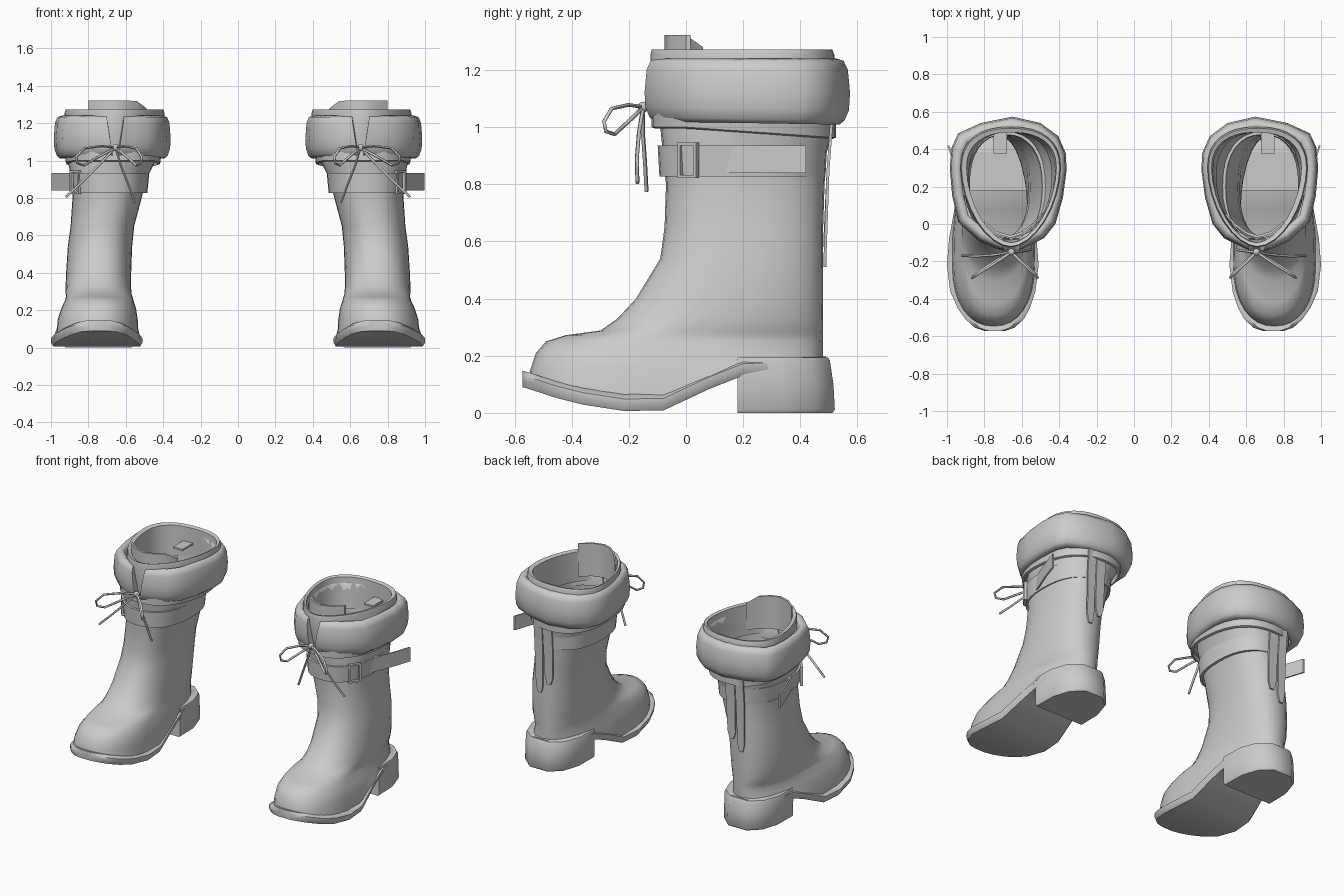
import bpy, bmesh, math
from mathutils import Matrix

if "Cube" in bpy.data.objects:
    bpy.data.objects.remove(bpy.data.objects["Cube"])

grey = bpy.data.materials.new("plain_grey")
grey.use_nodes = True
grey.diffuse_color = (0.6, 0.6, 0.6, 1)
grey.node_tree.nodes["Principled BSDF"].inputs["Base Color"].default_value = (0.6, 0.6, 0.6, 1)


def finish(name, mesh, angle=45):
    """Add the mesh as an object, smooth it and mirror it for the other boot."""
    ob = bpy.data.objects.new(name, mesh)
    bpy.context.collection.objects.link(ob)
    mesh.materials.clear()
    mesh.materials.append(grey)
    bpy.ops.object.select_all(action='DESELECT')
    ob.select_set(True)
    bpy.context.view_layer.objects.active = ob
    bpy.ops.object.shade_smooth_by_angle(angle=math.radians(angle))
    mod = ob.modifiers.new("other_boot", 'MIRROR')
    mod.use_mirror_merge = False


def from_bm(name, bm, angle=45):
    bmesh.ops.recalc_face_normals(bm, faces=bm.faces[:])
    me = bpy.data.meshes.new(name)
    bm.to_mesh(me)
    bm.free()
    finish(name, me, angle)


def loft(name, rings, caps=False, loop=False, angle=45):
    """Skin closed rings of equal point counts."""
    bm = bmesh.new()
    vs = [[bm.verts.new(p) for p in r] for r in rings]
    n = len(vs[0])
    for a, b in list(zip(vs, vs[1:])) + ([(vs[-1], vs[0])] if loop else []):
        for i in range(n):
            j = (i + 1) % n
            bm.faces.new((a[i], a[j], b[j], b[i]))
    if caps:
        bm.faces.new(vs[0])
        bm.faces.new(vs[-1])
    from_bm(name, bm, angle)


def boxes(name, items, matrix):
    """One object from several (centre, size) boxes."""
    bm = bmesh.new()
    for c, s in items:
        m = matrix @ Matrix.Translation(c) @ Matrix.Diagonal((*s, 1))
        bmesh.ops.create_cube(bm, size=1, matrix=m)
    from_bm(name, bm, 30)


def cord(name, pts, radius=0.007):
    """Thin round lace through the points."""
    cu = bpy.data.curves.new(name, 'CURVE')
    cu.dimensions = '3D'
    cu.bevel_depth, cu.bevel_resolution, cu.use_fill_caps = radius, 1, True
    sp = cu.splines.new('POLY')
    sp.points.add(len(pts) - 1)
    for p, c in zip(sp.points, pts):
        p.co = (*c, 1)
    tmp = bpy.data.objects.new(name + "_path", cu)
    bpy.context.collection.objects.link(tmp)
    bpy.context.view_layer.update()
    me = bpy.data.meshes.new_from_object(tmp.evaluated_get(bpy.context.evaluated_depsgraph_get()))
    bpy.data.objects.remove(tmp)
    finish(name, me, 60)


def lerp_table(table, y):
    for (a, va), (b, vb) in zip(table, table[1:]):
        if y <= b:
            t = max(0, (y - a) / (b - a))
            return va + (vb - va) * t
    return table[-1][1]


# Underside height, and half width with centre of the sole along the foot
UNDER = [(-0.57, 0.09), (-0.4, 0.035), (-0.2, 0.004), (-0.08, 0.008), (0.18, 0.13), (0.52, 0.14)]
SOLE = [(-0.573, 0.05, 0.745), (-0.555, 0.105, 0.745), (-0.51, 0.155, 0.745), (-0.45, 0.193, 0.75),
        (-0.36, 0.228, 0.755), (-0.22, 0.245, 0.755), (-0.08, 0.234, 0.755), (0.08, 0.21, 0.75),
        (0.2, 0.193, 0.748), (0.35, 0.178, 0.745), (0.43, 0.145, 0.745), (0.49, 0.085, 0.745)]


def section(z, xc, rx, y0, ym, y1, front=0.85, follow=False):
    """Rounded horizontal ring; a larger front power pinches its front half."""
    out = []
    for i in range(32):
        a = 2 * math.pi * i / 32
        c, s = math.cos(a), math.sin(a)
        p = front if s < 0 else 0.85
        x = xc + rx * math.copysign(abs(c) ** p, c)
        y = ym + (y1 - ym if s > 0 else ym - y0) * math.copysign(abs(s) ** p, s)
        out.append((x, y, max(z, lerp_table(UNDER, y) + 0.03) if follow else z))
    return out


# Boot upper: foot, shaft, rim and the short turned-in lining
UPPER = [
    (0.03, 0.752, 0.222, -0.55, -0.22, 0.475, 0.9), (0.15, 0.75, 0.214, -0.545, -0.22, 0.478, 0.9),
    (0.21, 0.745, 0.2, -0.525, -0.2, 0.48, 0.9), (0.25, 0.742, 0.184, -0.49, -0.14, 0.48, 0.9),
    (0.272, 0.742, 0.178, -0.42, -0.06, 0.48), (0.288, 0.745, 0.176, -0.3, 0.0, 0.48),
    (0.33, 0.747, 0.175, -0.24, 0.08, 0.48), (0.4, 0.745, 0.174, -0.175, 0.14, 0.48),
    (0.54, 0.738, 0.172, -0.09, 0.19, 0.48), (0.65, 0.725, 0.17, -0.075, 0.2, 0.48),
    (0.8, 0.7, 0.185, -0.07, 0.2, 0.485), (0.9, 0.69, 0.2, -0.08, 0.2, 0.49),
    (1.0, 0.675, 0.235, -0.09, 0.22, 0.515, 0.95), (1.1, 0.665, 0.255, -0.11, 0.27, 0.52, 1.1),
    (1.25, 0.66, 0.268, -0.125, 0.3, 0.52, 1.12), (1.272, 0.66, 0.262, -0.12, 0.3, 0.512, 1.12),
    (1.265, 0.655, 0.24, -0.1, 0.3, 0.49, 1.12), (1.06, 0.662, 0.222, -0.085, 0.25, 0.49, 1.05)]
loft("boot_upper", [section(*r, follow=i < 3) for i, r in enumerate(UPPER)])

# Welted sole
sole = []
for y, w, c in SOLE:
    z = lerp_table(UNDER, y)
    b = min(0.025, w * 0.4)
    sole.append([(c - w + b / 2, y, z), (c + w - b / 2, y, z), (c + w, y, z + 0.02),
                 (c + w, y, z + 0.042), (c + w - b, y, z + 0.058),
                 (c - w + b, y, z + 0.058), (c - w, y, z + 0.042), (c - w, y, z + 0.02)])
loft("sole", sole, caps=True)

# Heel block with a flat breast and rounded back
HEEL = [(-0.185, 0.18), (-0.182, 0.33), (-0.145, 0.435), (-0.07, 0.5), (0.07, 0.5),
        (0.145, 0.435), (0.182, 0.33), (0.185, 0.18)]
loft("heel", [[(0.745 + x * s, 0.18 + (y - 0.18) * t, z) for x, y in HEEL]
              for z, s, t in ((0, 0.96, 1.04), (0.012, 1, 1.065), (0.1, 1, 1.05),
                              (0.185, 1.02, 1.01), (0.194, 1.0, 0.99))], caps=True)

# Padded cuff, split at the front
CUFF = [(0.67, -0.145), (0.74, -0.13), (0.83, -0.09), (0.94, 0.01), (0.972, 0.15), (0.985, 0.3),
        (0.975, 0.41), (0.94, 0.485), (0.82, 0.54), (0.65, 0.574), (0.5, 0.54), (0.405, 0.47),
        (0.365, 0.38), (0.36, 0.29), (0.38, 0.14), (0.42, 0.0), (0.48, -0.075), (0.56, -0.115),
        (0.64, -0.145)]
PAD = [(0.8, 1.225), (0.87, 1.24), (0.94, 1.232), (0.98, 1.2), (1.0, 1.12), (0.99, 1.06),
       (0.95, 1.025), (0.9, 1.01), (0.8, 1.015)]
cuff = []
for i, (x, y) in enumerate(CUFF):
    splay = {0: 0.03, len(CUFF) - 1: -0.03}.get(i, 0)
    lift = 0.015 * (0.5 - y)
    cuff.append([(0.67 + (x - 0.67) * s + splay * (z - 1.02) / 0.2, 0.2 + (y - 0.2) * s,
                  z + (lift if z < 1.1 else 0)) for s, z in PAD])
loft("cuff", cuff, caps=True, angle=60)

# Flap edge showing beneath the cuff, lower toward the back
under = [section(z, 0.668, r, -0.12 + d, 0.2, 0.525 - d)
         for z, r, d in ((0.995, 0.238, 0.012), (1.0, 0.252, 0), (1.06, 0.26, 0), (1.06, 0.24, 0.015))]
loft("cuff_underlayer", [[(x, y, z - 0.07 * max(0, y)) for x, y, z in r] for r in under], loop=True)

# Tongue rising inside the front opening
TONGUE = [(0.49, 0.045, 1.28), (0.54, -0.01, 1.318), (0.6, -0.055, 1.322), (0.66, -0.075, 1.322),
          (0.73, -0.055, 1.322), (0.8, 0.0, 1.322)]
loft("tongue", [[(x, y, 1.1), (x, y, z), (x, y + 0.015, z), (x, y + 0.015, 1.1)]
                for x, y, z in TONGUE], caps=True)

# Ankle strap with its free end and open buckle frame
loft("strap", [section(z, 0.69, r, -0.095 + d, 0.2, 0.49 - d)
               for z, r, d in ((0.828, 0.205, 0.002), (0.935, 0.216, -0.004), (0.935, 0.2, 0.012),
                               (0.828, 0.188, 0.014))], loop=True)
loft("strap_end", [[(x, y, 0.84), (x, y, 0.935), (x - 0.01, y, 0.935), (x - 0.01, y, 0.84)]
                   for x, y in ((0.895, 0.14), (0.93, 0.23), (0.965, 0.32), (0.998, 0.42))],
     caps=True)
place = Matrix.Translation((0.87, 0.008, 0.884)) @ Matrix.Rotation(math.radians(-36), 4, 'Z')
boxes("buckle", [((0, s * 0.034, 0), (0.018, 0.011, 0.125)) for s in (-1, 1)]
      + [((0, 0, s * 0.057), (0.018, 0.068, 0.011)) for s in (-1, 1)], place)

# Strips hanging at the back
for name, x, low, w in (("long_back_strip", 0.755, 0.51, 0.03), ("short_back_strip", 0.685, 0.58, 0.034)):
    loft(name, [[(x - k * w, y, z), (x + k * w, y, z), (x + k * w, y + 0.01, z),
                 (x - k * w, y + 0.01, z)]
                for z, y, k in ((1.02, 0.505, 1), (0.85, 0.492, 1), (low + 0.05, 0.482, 0.85),
                                (low, 0.482, 0.4))], caps=True, angle=30)

# Pull tab sewn inside the back of the opening
boxes("pull_tab", [((0, 0, 0), (0.07, 0.12, 0.012))], Matrix.Translation((0.715, 0.437, 1.16)))

# Lace bow: knot, a loop to each side and two loose ends
KNOT = (0.655, -0.15, 1.07)
bm = bmesh.new()
bmesh.ops.create_uvsphere(bm, u_segments=10, v_segments=6, radius=0.019,
                          matrix=Matrix.Translation(KNOT))
from_bm("lace_knot", bm, 60)
LOOP = [(0, -0.15, 1.07), (0.35, -0.2, 1.078), (0.8, -0.26, 1.065), (1, -0.287, 1.02),
        (0.97, -0.28, 0.985), (0.8, -0.25, 0.975), (0.35, -0.19, 1.03), (0, -0.15, 1.07)]
for side, reach in (("inner", -0.14), ("outer", 0.21)):
    cord(side + "_lace_loop", [(KNOT[0] + reach * t, y, z) for t, y, z in LOOP])
cord("inner_lace_end", [KNOT, (0.625, -0.15, 0.97), (0.585, -0.143, 0.87), (0.55, -0.138, 0.775)])
cord("outer_lace_end", [KNOT, (0.74, -0.165, 0.98), (0.83, -0.172, 0.89), (0.92, -0.17, 0.805)])
